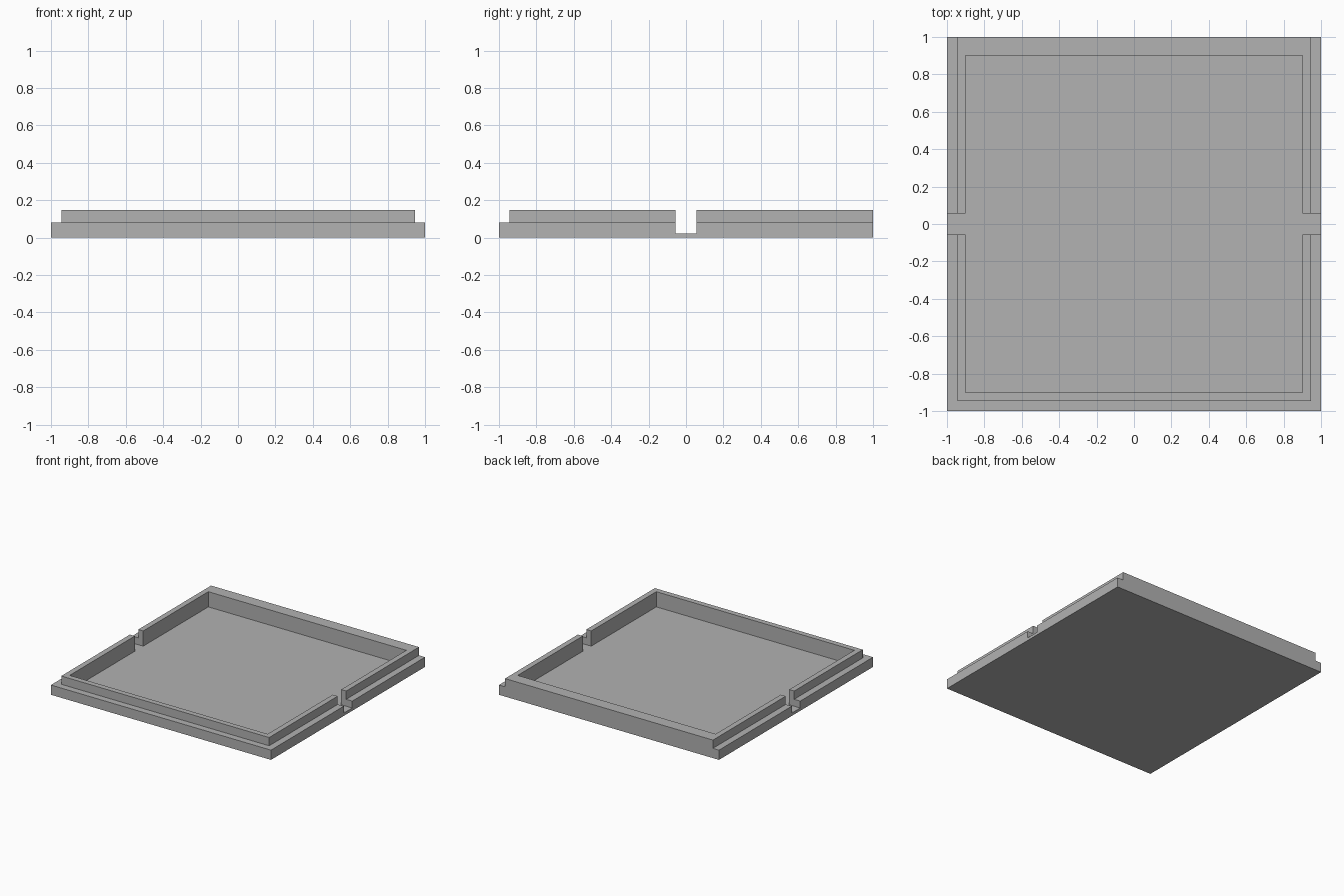
import bpy

cube = bpy.data.objects.get("Cube")
if cube:
    bpy.data.objects.remove(cube, do_unlink=True)

HEIGHT, LEDGE, FLOOR = 0.148, 0.08, 0.023
LIP, INNER, NOTCH = 0.945, 0.9, 0.055
OUT = 1.2  # cutters reach past the body

grey = bpy.data.materials.new("light grey")
grey.use_nodes = True
colour = (0.445, 0.445, 0.445, 1)
grey.diffuse_color = colour
grey.node_tree.nodes["Principled BSDF"].inputs["Base Color"].default_value = colour


def box(name, low, high):
    """Axis-aligned box between two corners."""
    verts = [(x, y, z) for x in (low[0], high[0])
             for y in (low[1], high[1]) for z in (low[2], high[2])]
    faces = [(0, 1, 3, 2), (4, 6, 7, 5), (0, 4, 5, 1),
             (2, 3, 7, 6), (0, 2, 6, 4), (1, 5, 7, 3)]
    mesh = bpy.data.meshes.new(name)
    mesh.from_pydata(verts, [], faces)
    mesh.materials.append(grey)
    obj = bpy.data.objects.new(name, mesh)
    bpy.context.collection.objects.link(obj)
    return obj


def cut(body, name, low, high):
    """Subtract a box from the body and discard the cutter."""
    cutter = box(name, low, high)
    cutter.hide_render = True
    mod = body.modifiers.new(name, "BOOLEAN")
    mod.operation, mod.solver, mod.object = "DIFFERENCE", "EXACT", cutter
    bpy.context.view_layer.objects.active = body
    bpy.ops.object.modifier_apply(modifier=name)
    bpy.data.objects.remove(cutter, do_unlink=True)


# Solid block of the tray
tray = box("tray", (-1, -1, 0), (1, 1, HEIGHT))

# Stepped ledge on the front and both sides, back wall stays flush
cut(tray, "front_ledge", (-OUT, -OUT, LEDGE), (OUT, -LIP, OUT))
cut(tray, "left_ledge", (LIP, -OUT, LEDGE), (OUT, OUT, OUT))
cut(tray, "right_ledge", (-OUT, -OUT, LEDGE), (-LIP, OUT, OUT))

# Inner pocket and the notch through both side walls
cut(tray, "pocket", (-INNER, -INNER, FLOOR), (INNER, INNER, OUT))
cut(tray, "side_notch", (-OUT, -NOTCH, FLOOR), (OUT, NOTCH, OUT))
